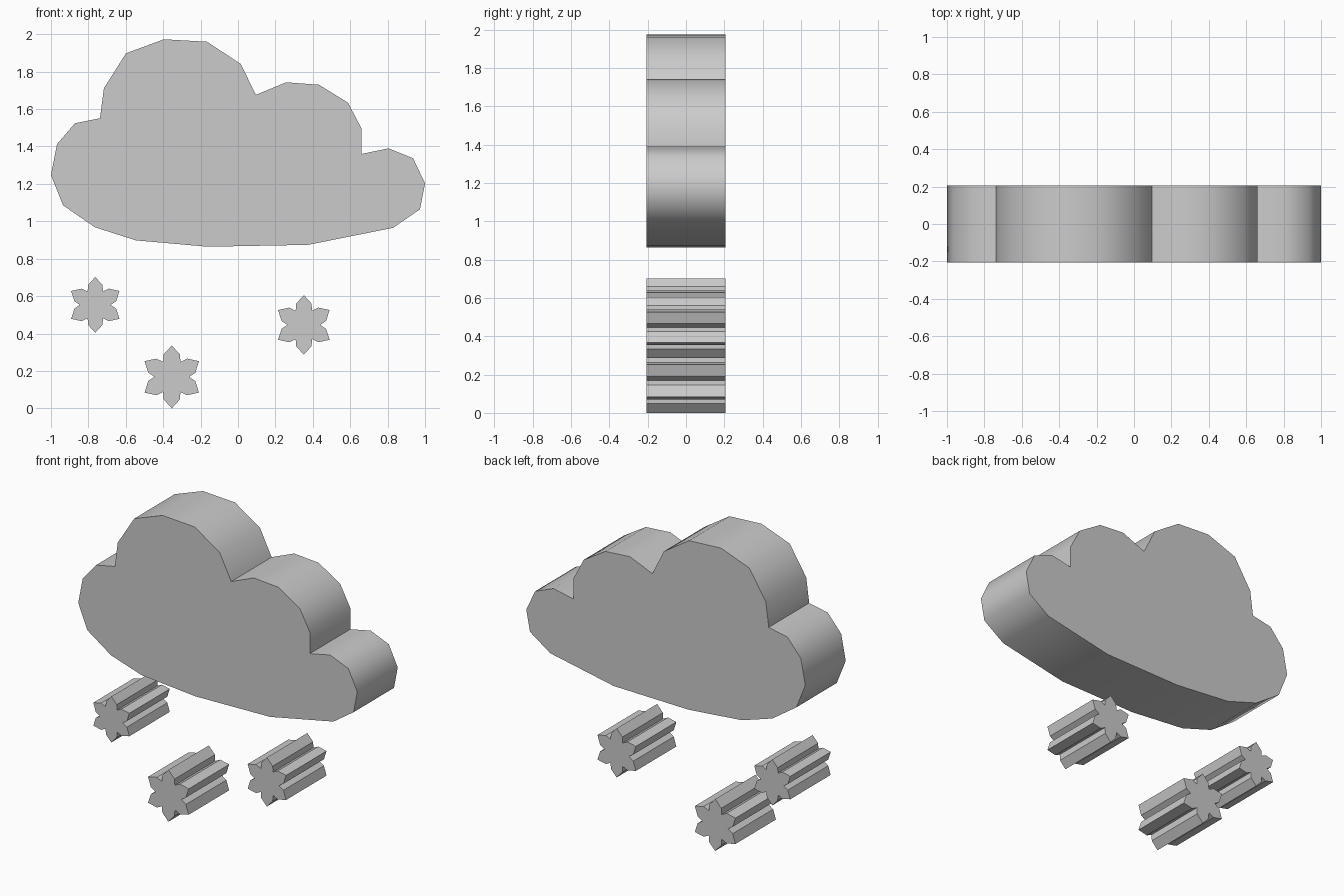
import bpy, bmesh
from math import sin, cos, radians

if "Cube" in bpy.data.objects:
    bpy.data.objects.remove(bpy.data.objects["Cube"])

HALF_DEPTH = 0.207


def extrude_outline(name, outline):
    """Prism from an (x, z) outline, centred on y = 0."""
    bm = bmesh.new()
    face = bm.faces.new([bm.verts.new((x, -HALF_DEPTH, z)) for x, z in outline])
    ext = bmesh.ops.extrude_face_region(bm, geom=[face], use_keep_orig=True)
    verts = [g for g in ext["geom"] if isinstance(g, bmesh.types.BMVert)]
    bmesh.ops.translate(bm, verts=verts, vec=(0, 2 * HALF_DEPTH, 0))
    bmesh.ops.recalc_face_normals(bm, faces=bm.faces[:])
    mesh = bpy.data.meshes.new(name)
    bm.to_mesh(mesh)
    bm.free()
    obj = bpy.data.objects.new(name, mesh)
    bpy.context.collection.objects.link(obj)
    return obj


# Cloud: lobes clockwise from the left end, then the shallow underside
cloud = extrude_outline("cloud", [
    (-1.0, 1.246), (-0.968, 1.412), (-0.872, 1.524), (-0.738, 1.551),
    (-0.717, 1.711), (-0.599, 1.898), (-0.396, 1.973), (-0.166, 1.96),
    (0.014, 1.842), (0.096, 1.676),
    (0.257, 1.743), (0.433, 1.73), (0.588, 1.634), (0.66, 1.497), (0.66, 1.36),
    (0.805, 1.39), (0.936, 1.337), (1.0, 1.203), (0.973, 1.064), (0.829, 0.965),
    (0.374, 0.874), (-0.161, 0.864), (-0.546, 0.898), (-0.765, 0.968),
    (-0.936, 1.086),
])
bpy.context.view_layer.objects.active = cloud
cloud.select_set(True)
bpy.ops.object.shade_smooth_by_angle(angle=radians(52))

# Snowflakes: six pointed arms, each a shoulder, tip, shoulder and valley
ARM = [(-20, 0.76), (0, 1.0), (20, 0.76), (30, 0.55)]
FLAKES = [("left", -0.763, 0.553, 0.149),
          ("middle", -0.354, 0.168, 0.168),
          ("right", 0.352, 0.446, 0.159)]
for side, cx, cz, radius in FLAKES:
    outline = []
    for arm in range(6):
        for offset, r in ARM:
            a = radians(30 + 60 * arm + offset)
            outline.append((cx + radius * r * cos(a), cz + radius * r * sin(a)))
    extrude_outline(side + "_snowflake", outline)
